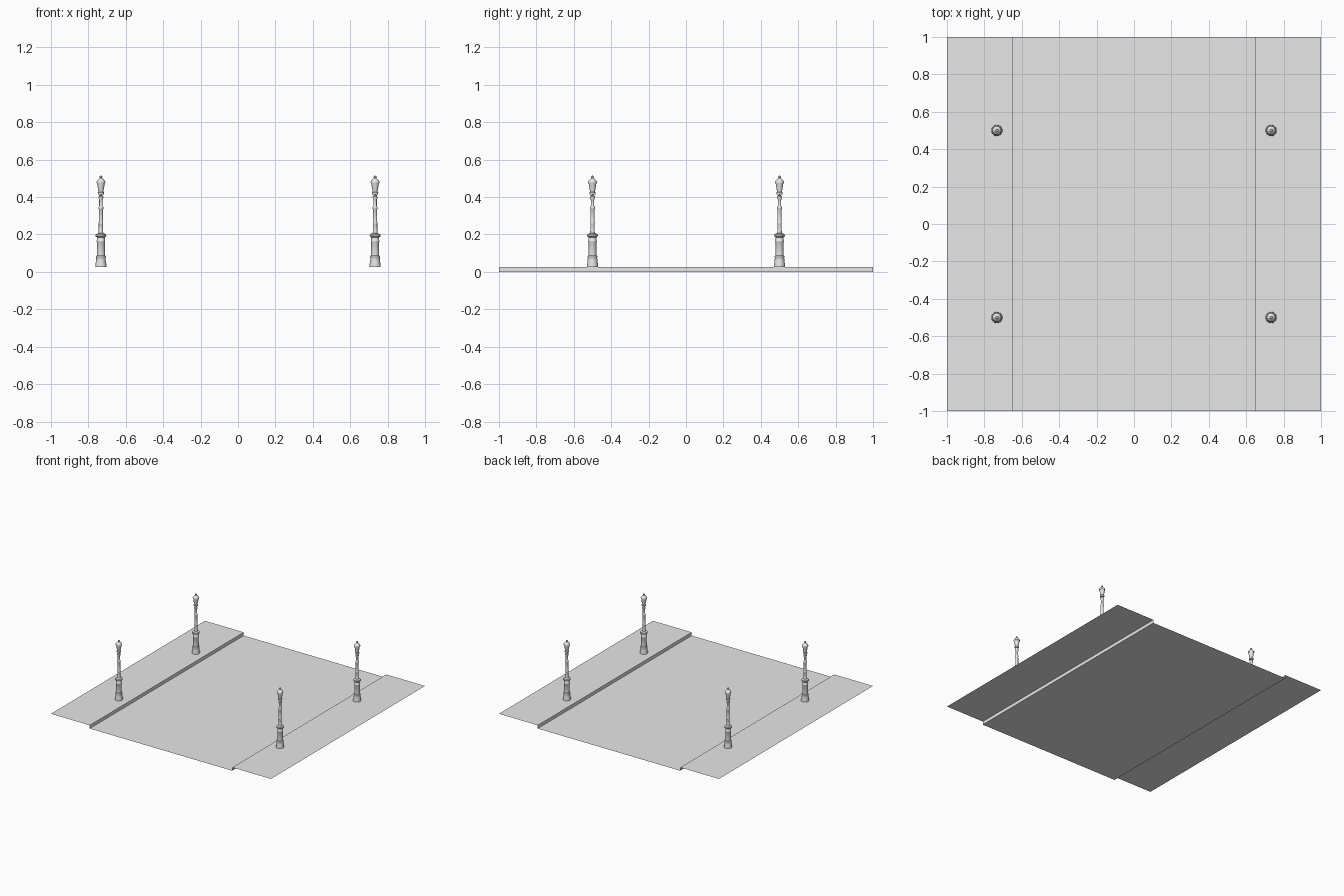
import bpy, bmesh
from math import radians
from mathutils import Matrix, Vector

cube = bpy.data.objects.get("Cube")
if cube:
    bpy.data.objects.remove(cube, do_unlink=True)

KERB_X, KERB_Z = 0.648, 0.027
LAMP_X, LAMP_Y = 0.733, 0.5

grey = bpy.data.materials.new("light_grey")
grey.use_nodes = True
grey.diffuse_color = (0.8, 0.8, 0.8, 1)
grey.node_tree.nodes["Principled BSDF"].inputs["Base Color"].default_value = (0.8, 0.8, 0.8, 1)


def add_object(name, bm):
    mesh = bpy.data.meshes.new(name)
    bm.to_mesh(mesh)
    bm.free()
    mesh.materials.append(grey)
    obj = bpy.data.objects.new(name, mesh)
    bpy.context.collection.objects.link(obj)
    return obj


def sheet(name, a, b):
    """Thin open strip running the full depth between two (x, z) points."""
    bm = bmesh.new()
    corners = [(*a, -1), (*b, -1), (*b, 1), (*a, 1)]
    bm.faces.new([bm.verts.new((x, y, z)) for x, z, y in corners])
    return add_object(name, bm)


def lathe(name, profile, sides):
    """Revolve (radius, z) points about the z axis."""
    bm = bmesh.new()
    verts = [bm.verts.new((r, 0, z)) for r, z in profile]
    edges = [bm.edges.new(pair) for pair in zip(verts, verts[1:])]
    bmesh.ops.spin(bm, geom=verts + edges, cent=(0, 0, 0), axis=(0, 0, 1),
                   angle=radians(360), steps=sides, use_duplicate=False)
    bmesh.ops.remove_doubles(bm, verts=bm.verts, dist=0.0002)
    bmesh.ops.recalc_face_normals(bm, faces=bm.faces)
    obj = add_object(name, bm)
    bpy.ops.object.select_all(action="DESELECT")
    obj.select_set(True)
    bpy.context.view_layer.objects.active = obj
    bpy.ops.object.shade_smooth_by_angle(angle=radians(35))
    return obj


# Ground: road, kerbs and raised pavements
sheet("road", (-KERB_X, 0), (KERB_X, 0))
sheet("left_kerb", (KERB_X, 0), (KERB_X, KERB_Z))
sheet("right_kerb", (-KERB_X, KERB_Z), (-KERB_X, 0))
sheet("left_pavement", (KERB_X, KERB_Z), (1, KERB_Z))
sheet("right_pavement", (-1, KERB_Z), (-KERB_X, KERB_Z))

# Lamp post profiles, from the ground up
pedestal = [(0, 0.027), (0.030, 0.027), (0.030, 0.036), (0.026, 0.06),
            (0.025, 0.075), (0.027, 0.079), (0.026, 0.085), (0.022, 0.088),
            (0.021, 0.158), (0.023, 0.161), (0.023, 0.167), (0.021, 0.170),
            (0.021, 0.185), (0.028, 0.190), (0.029, 0.196), (0.026, 0.202),
            (0.014, 0.207), (0, 0.207)]
shaft = [(0.014, 0.205), (0.012, 0.213), (0.0115, 0.258), (0.0125, 0.260),
         (0.0115, 0.263), (0.011, 0.335), (0.013, 0.338), (0.013, 0.345),
         (0.009, 0.352), (0.009, 0.385), (0.013, 0.395), (0.013, 0.402),
         (0.009, 0.406), (0.010, 0.412)]
lantern = [(0, 0.412), (0.016, 0.415), (0.017, 0.424), (0.013, 0.428),
           (0.021, 0.476), (0, 0.476)]
cap = [(0, 0.474), (0.023, 0.474), (0.024, 0.480), (0.021, 0.487),
       (0.010, 0.499), (0.006, 0.501), (0.008, 0.507), (0.006, 0.513),
       (0, 0.515)]
parts = [("lamp_pedestal", pedestal, 16), ("lamp_shaft", shaft, 16),
         ("lamp_lantern", lantern, 16), ("lamp_cap", cap, 16)]

# Four lamp posts sharing the same meshes
for name, profile, sides in parts:
    source = lathe(name, profile, sides)
    source.location = (LAMP_X, LAMP_Y, 0)
    for side, x, y in (("front_left", 1, -1), ("front_right", -1, -1), ("back_right", -1, 1)):
        copy = source.copy()
        copy.name = f"{side}_{name}"
        copy.location = (x * LAMP_X, y * LAMP_Y, 0)
        bpy.context.collection.objects.link(copy)
    source.name = f"back_left_{name}"
